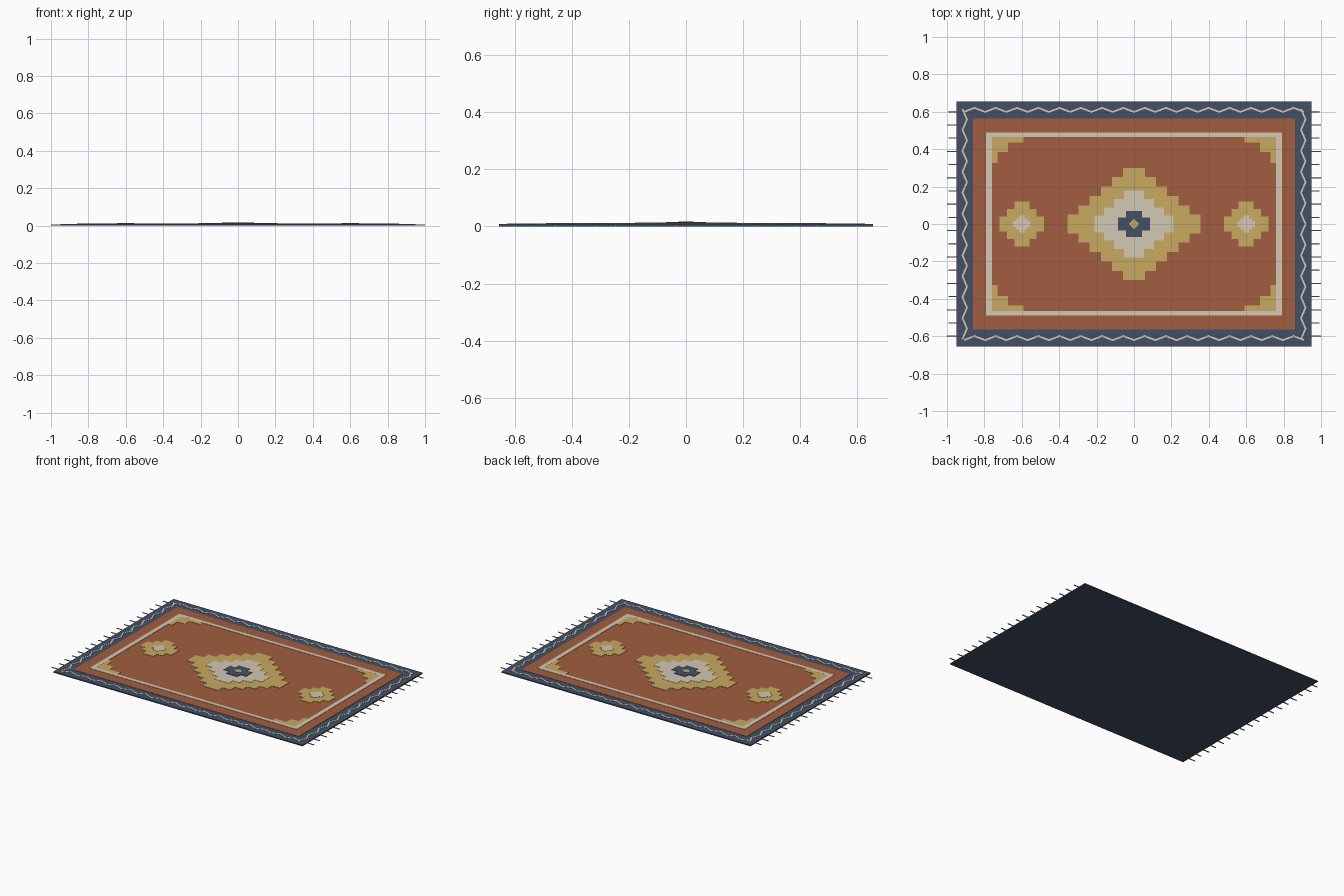
import bpy, bmesh

if "Cube" in bpy.data.objects:
    bpy.data.objects.remove(bpy.data.objects["Cube"])


def material(name, rgb):
    m = bpy.data.materials.new(name)
    m.diffuse_color = (*rgb, 1)
    m.use_nodes = True
    m.node_tree.nodes["Principled BSDF"].inputs["Base Color"].default_value = m.diffuse_color
    return m


NAVY = material("navy", (0.055, 0.083, 0.135))
RUST = material("rust", (0.36, 0.11, 0.05))
GOLD = material("gold", (0.58, 0.40, 0.12))
CREAM = material("cream", (0.66, 0.58, 0.46))


def prisms(name, outlines, z0, z1, mat):
    """One object made of flat outlines extruded from z0 to z1."""
    bm = bmesh.new()
    for pts in outlines:
        low = [bm.verts.new((x, y, z0)) for x, y in pts]
        top = [bm.verts.new((x, y, z1)) for x, y in pts]
        bm.faces.new(low[::-1])
        bm.faces.new(top)
        n = len(pts)
        for i in range(n):
            j = (i + 1) % n
            bm.faces.new((low[i], low[j], top[j], top[i]))
    bmesh.ops.recalc_face_normals(bm, faces=bm.faces)
    me = bpy.data.meshes.new(name)
    bm.to_mesh(me)
    bm.free()
    me.materials.append(mat)
    ob = bpy.data.objects.new(name, me)
    bpy.context.collection.objects.link(ob)
    return ob


def rect(x0, x1, y0, y1):
    return [(x0, y0), (x1, y0), (x1, y1), (x0, y1)]


def stepped(cx, rx, ry, n):
    """Stair-stepped diamond outline, counter-clockwise."""
    dx, dy = rx / n, ry / n
    q = []
    for k in range(n):
        q += [((n - k) * dx, k * dy), ((n - k) * dx, (k + 1) * dy)]
    q = [p for p in q if p[1] > 0]
    half = q + [(-x, y) for x, y in q[::-1]]
    return [(cx + x, y) for x, y in half] + [(cx - x, -y) for x, y in half]


def zigzag(length, n, across, amp, width, vertical=False):
    """Zigzag ribbon outline along x, or along y when vertical."""
    mid = [(-length + 2 * length * i / n, across + (amp if i % 2 else -amp))
           for i in range(n + 1)]
    pts = [(u, v + width / 2) for u, v in mid] + [(u, v - width / 2) for u, v in mid[::-1]]
    return [(v, u) for u, v in pts] if vertical else pts


# Woven body: navy border and rust field
prisms("border", [rect(-0.95, 0.95, -0.655, 0.655)], 0, 0.008, NAVY)
prisms("field", [rect(-0.86, 0.86, -0.565, 0.565)], 0.006, 0.010, RUST)

# Cream frame line
prisms("frame_line", [rect(-0.79, 0.79, s * 0.4775 - 0.0125, s * 0.4775 + 0.0125) for s in (-1, 1)]
       + [rect(s * 0.775 - 0.015, s * 0.775 + 0.015, -0.465, 0.465) for s in (-1, 1)],
       0.008, 0.012, CREAM)

# Stepped corner pieces, mirrored to all four corners
corner = [(0.76, 0.465), (0.59, 0.465), (0.59, 0.435), (0.675, 0.435),
          (0.675, 0.385), (0.73, 0.385), (0.73, 0.325), (0.76, 0.325)]
prisms("corner_steps", [[(sx * x, sy * y) for x, y in corner] for sx in (-1, 1) for sy in (-1, 1)],
       0.008, 0.0118, GOLD)

# Central medallion, layered
prisms("medallion_outer", [stepped(0, 0.355, 0.30, 6)], 0.008, 0.012, GOLD)
prisms("medallion_middle", [stepped(0, 0.2125, 0.178, 4)], 0.010, 0.0135, CREAM)
prisms("medallion_inner", [stepped(0, 0.086, 0.07, 2)], 0.011, 0.016, NAVY)
prisms("medallion_centre", [[(0.027, 0), (0, 0.027), (-0.027, 0), (0, -0.027)]], 0.014, 0.0175, GOLD)

# Side medallions
prisms("side_medallions", [stepped(s * 0.6, 0.12, 0.12, 3) for s in (-1, 1)], 0.008, 0.012, GOLD)
prisms("side_medallion_hearts", [stepped(s * 0.6, 0.046, 0.046, 3) for s in (-1, 1)], 0.010, 0.0135, CREAM)

# Zigzag line around the border
prisms("zigzag_long", [zigzag(0.91, 32, s * 0.61, 0.011, 0.010) for s in (-1, 1)], 0.006, 0.0095, CREAM)
prisms("zigzag_short", [zigzag(0.615, 22, s * 0.905, 0.012, 0.010, True) for s in (-1, 1)],
       0.006, 0.0095, CREAM)

# Fringe strands on both short ends
strands = []
for s in (-1, 1):
    for i in range(18):
        y = -0.6 + 1.2 * i / 17
        tip = 1.0 if i % 2 == 0 else 0.993
        strands.append(rect(s * 0.94, s * tip, y - 0.003, y + 0.003))
prisms("fringe", strands, 0.0005, 0.005, CREAM)
